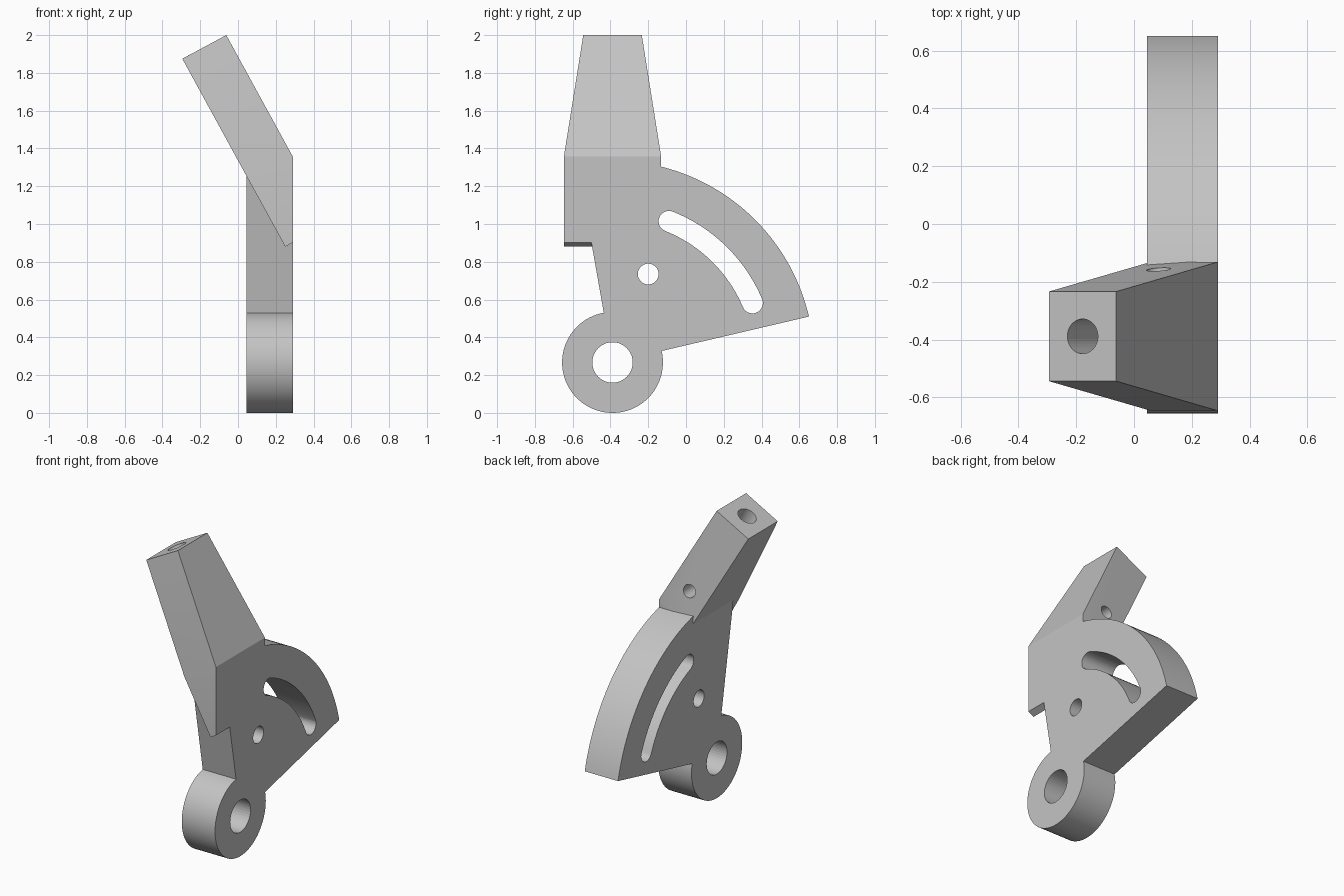
import bpy, bmesh, math
from mathutils import Vector

cube = bpy.data.objects.get("Cube")
if cube:
    bpy.data.objects.remove(cube, do_unlink=True)

grey = bpy.data.materials.new("plain_grey")
grey.use_nodes = True
grey.diffuse_color = (0.55, 0.55, 0.55, 1)
grey.node_tree.nodes["Principled BSDF"].inputs["Base Color"].default_value = grey.diffuse_color

X0, X1 = 0.045, 0.29          # plate faces
CY, CZ = -0.389, 0.267        # pivot centre
LOW, HIGH = 13.15, 100        # radial edges of the sector, in degrees


def arc(radius, a0, a1, steps, cy=CY, cz=CZ):
    angles = [math.radians(a0 + (a1 - a0) * i / steps) for i in range(steps + 1)]
    return [(cy + radius * math.cos(a), cz + radius * math.sin(a)) for a in angles]


def make_object(name, bm):
    bmesh.ops.recalc_face_normals(bm, faces=bm.faces)
    mesh = bpy.data.meshes.new(name)
    bm.to_mesh(mesh)
    bm.free()
    mesh.materials.append(grey)
    obj = bpy.data.objects.new(name, mesh)
    bpy.context.collection.objects.link(obj)
    return obj


def side_prism(name, outline, x0, x1):
    bm = bmesh.new()
    a, b = ([bm.verts.new((x, y, z)) for y, z in outline] for x in (x0, x1))
    bm.faces.new(a)
    bm.faces.new(b)
    n = len(outline)
    for i in range(n):
        j = (i + 1) % n
        bm.faces.new((a[i], a[j], b[j], b[i]))
    return make_object(name, bm)


def rod(name, start, end, radius):
    start, end = Vector(start), Vector(end)
    bm = bmesh.new()
    bmesh.ops.create_cone(bm, cap_ends=True, segments=40, radius1=radius,
                          radius2=radius, depth=(end - start).length)
    obj = make_object(name, bm)
    obj.location = (start + end) / 2
    obj.rotation_euler = (end - start).to_track_quat('Z', 'Y').to_euler()
    return obj


def combine(target, other, operation):
    other.hide_render = True
    mod = target.modifiers.new(other.name, 'BOOLEAN')
    mod.operation, mod.solver, mod.object = operation, 'EXACT', other
    bpy.context.view_layer.objects.active = target
    bpy.ops.object.modifier_apply(modifier=mod.name)
    bpy.data.objects.remove(other, do_unlink=True)


# Pivot hub and sector plate in one outline
lever = side_prism("sector_lever",
                   arc(0.267, HIGH, 360 + LOW, 64) + arc(1.068, LOW, HIGH, 48), X0, X1)

# Leaning handle block: straight below, tapering to the tip
profile = [(-0.295, 1.875), (-0.062, 2.0), (X1, 1.357), (X1, 0.902), (0.25, 0.88), (0.058, 1.23)]
half = [0.155, 0.155, 0.2575, 0.2575, 0.2575, 0.2575]
bm = bmesh.new()
front, back = ([bm.verts.new((x, CY + s * h, z)) for (x, z), h in zip(profile, half)]
               for s in (-1, 1))
for side in (front, back):
    bm.faces.new([side[i] for i in (0, 1, 2, 5)])
    bm.faces.new([side[i] for i in (2, 3, 4, 5)])
for i in range(6):
    j = (i + 1) % 6
    bm.faces.new((front[i], front[j], back[j], back[i]))
combine(lever, make_object("handle_block", bm), 'UNION')

# Through holes in the plate
for name, y, z, r in (("pivot_hole", CY, CZ, 0.107), ("pin_hole", -0.2, 0.735, 0.055)):
    combine(lever, rod(name, (X0 - 0.3, y, z), (X1 + 0.1, y, z), r), 'DIFFERENCE')

# Curved slot with rounded ends, concentric with the pivot
R, W, S0, S1 = 0.805, 0.055, 23, 68.2
e0, e1 = arc(R, S0, S1, 1)
slot = (arc(R + W, S0, S1, 32) + arc(W, S1, S1 + 180, 14, *e1)[1:-1]
        + arc(R - W, S1, S0, 32) + arc(W, S0 + 180, S0 + 360, 14, *e0)[1:-1])
combine(lever, side_prism("slot_cutter", slot, X0 - 0.1, X1 + 0.1), 'DIFFERENCE')

# Bore down from the tip, met by a cross hole from the back
tip, base = Vector((-0.178, CY, 1.938)), Vector((0.174, CY, 1.293))
axis = (tip - base).normalized()
combine(lever, rod("tip_bore", base + axis * 0.14, tip + axis * 0.1, 0.06), 'DIFFERENCE')
cross = base + axis * 0.185
combine(lever, rod("cross_hole", cross, cross + Vector((0, 0.5, 0)), 0.042), 'DIFFERENCE')

# Smooth the round walls, keep the edges sharp
bpy.ops.object.select_all(action='DESELECT')
lever.select_set(True)
bpy.context.view_layer.objects.active = lever
bpy.ops.object.shade_smooth_by_angle(angle=math.radians(8))
